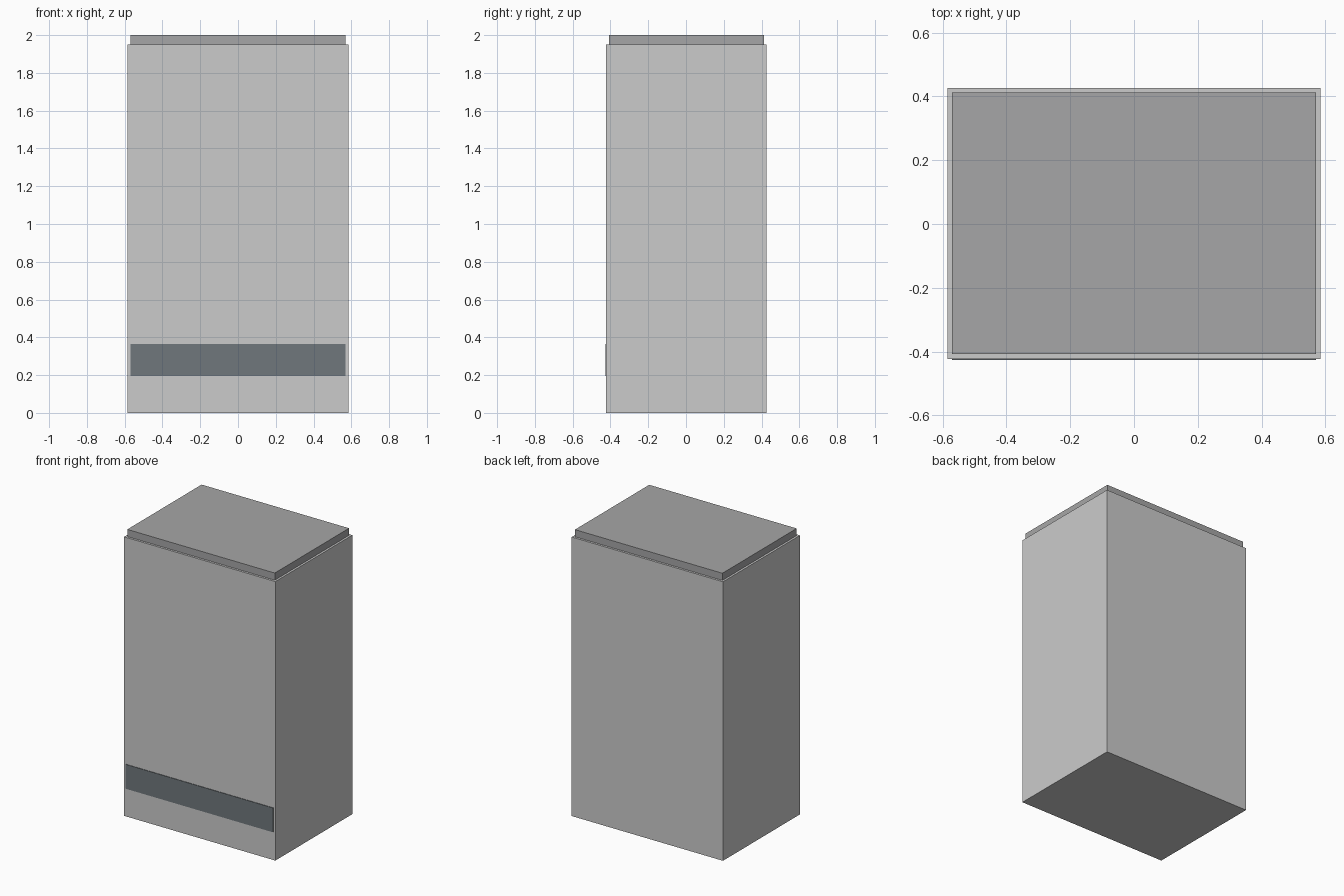
import bpy

if "Cube" in bpy.data.objects:
    bpy.data.objects.remove(bpy.data.objects["Cube"])


def box(name, x, y, z, color=None):
    """Box spanning the (min, max) ranges along each axis."""
    spans = (x, y, z)
    bpy.ops.mesh.primitive_cube_add(size=1, location=[(a + b) / 2 for a, b in spans])
    ob = bpy.context.object
    ob.name = name
    ob.scale = [b - a for a, b in spans]
    bpy.ops.object.transform_apply(location=False, rotation=False, scale=True)
    if color:
        mat = bpy.data.materials.new(name + "_color")
        mat.diffuse_color = (*color, 1)
        mat.use_nodes = True
        mat.node_tree.nodes["Principled BSDF"].inputs["Base Color"].default_value = mat.diffuse_color
        ob.data.materials.append(mat)
    return ob


# Main cabinet
box("cabinet_body", (-0.585, 0.585), (-0.423, 0.427), (0, 1.95))

# Inset dark top plate
box("top_plate", (-0.57, 0.57), (-0.408, 0.412), (1.95, 2.0), (0.38, 0.38, 0.385))

# Thin dark panel low on the front face
box("front_panel", (-0.57, 0.57), (-0.427, -0.423), (0.195, 0.365), (0.16, 0.185, 0.2))
